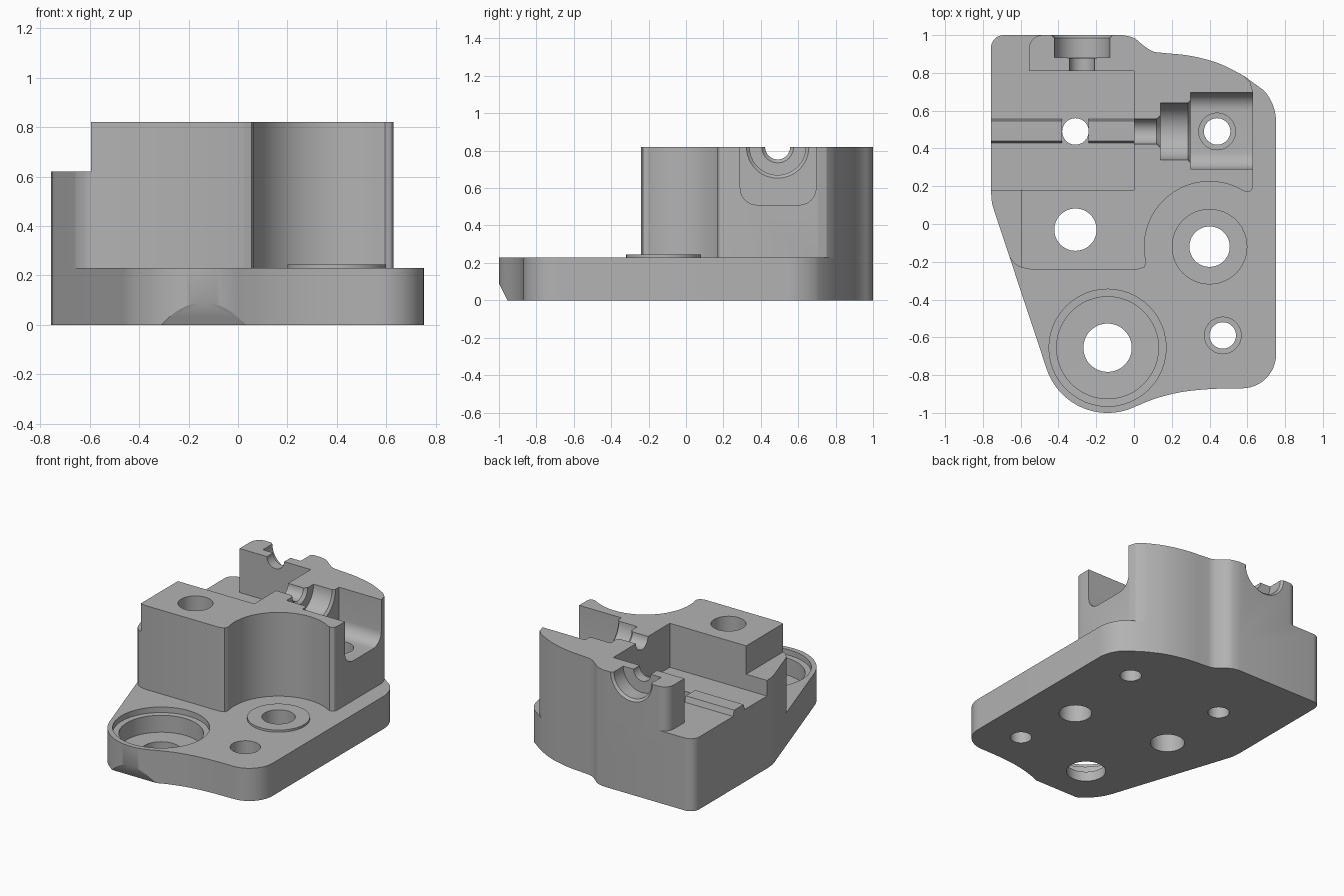
import bpy, bmesh
from math import sin, cos, radians
from mathutils import Vector, Matrix

cube = bpy.data.objects.get("Cube")
if cube:
    bpy.data.objects.remove(cube, do_unlink=True)

grey = bpy.data.materials.new("machined grey")
grey.use_nodes = True
grey.diffuse_color = (0.45, 0.45, 0.45, 1)
grey.node_tree.nodes["Principled BSDF"].inputs["Base Color"].default_value = (0.45, 0.45, 0.45, 1)


def arc(cx, cy, r, a0, a1, n=12):
    angles = [radians(a0 + (a1 - a0) * i / n) for i in range(n + 1)]
    return [(cx + r * cos(a), cy + r * sin(a)) for a in angles]


def spline(pts, n=4):
    """Smooth curve through a few points."""
    p = [Vector(q) for q in [pts[0]] + pts + [pts[-1]]]
    out = []
    for a, b, c, d in zip(p, p[1:], p[2:], p[3:]):
        for i in range(n):
            t = i / n
            v = b + (c - a) * t / 2 + (2 * a - 5 * b + 4 * c - d) * t * t / 2
            out.append(tuple(v + (3 * b - a - 3 * c + d) * t ** 3 / 2))
    return out + [pts[-1]]


def make(name, bm):
    bmesh.ops.recalc_face_normals(bm, faces=bm.faces)
    mesh = bpy.data.meshes.new(name)
    bm.to_mesh(mesh)
    bm.free()
    mesh.materials.append(grey)
    ob = bpy.data.objects.new(name, mesh)
    bpy.context.collection.objects.link(ob)
    return ob


def prism(name, pts, z0, z1, matrix=Matrix()):
    bm = bmesh.new()
    face = bm.faces.new([bm.verts.new((x, y, z0)) for x, y in pts])
    top = bmesh.ops.extrude_face_region(bm, geom=[face])["geom"]
    bmesh.ops.translate(bm, verts=[v for v in top if isinstance(v, bmesh.types.BMVert)],
                        vec=(0, 0, z1 - z0))
    bm.transform(matrix)
    return make(name, bm)


def turned(name, profile, matrix, n=48):
    """Closed solid of revolution from (radius, height) pairs."""
    bm = bmesh.new()
    rings = [[bm.verts.new((x, y, z)) for x, y in arc(0, 0, r, 0, 360, n)[:-1]]
             for r, z in profile]
    for a, b in zip(rings, rings[1:]):
        for i in range(n):
            j = (i + 1) % n
            bm.faces.new((a[i], a[j], b[j], b[i]))
    bm.faces.new(rings[0])
    bm.faces.new(rings[-1])
    bm.transform(matrix)
    return make(name, bm)


def cut(target, cutter):
    cutter.hide_render = True
    mod = target.modifiers.new("cut", 'BOOLEAN')
    mod.operation, mod.solver, mod.object = 'DIFFERENCE', 'EXACT', cutter
    bpy.context.view_layer.objects.active = target
    bpy.ops.object.modifier_apply(modifier=mod.name)
    bpy.data.objects.remove(cutter, do_unlink=True)


def bore(target, x, y, profile):
    cut(target, turned("bore", profile, Matrix.Translation((x, y, 0))))


def rect(x0, x1, y0, y1):
    return [(x0, y0), (x1, y0), (x1, y1), (x0, y1)]


BASE_Z, TOP_Z, FLOOR_Z = 0.23, 0.82, 0.51

# Outline pieces shared by plate and block
back_swoop = spline([(0.58, 0.785), (0.45, 0.85), (0.3, 0.89), (0.16, 0.905),
                     (0.1, 0.914), (0.05, 0.945), (0, 0.985), (-0.06, 1)])
back_left = arc(-0.69, 0.933, 0.067, 90, 180) + [(-0.757, 0.17), (-0.752, 0.11), (-0.74, 0.07)]

# Base plate
plate_outline = (arc(-0.14, -0.66, 0.34, 198.4, 294, 32)
                 + spline([(0.02, -0.961), (0.12, -0.922), (0.25, -0.89), (0.4, -0.874), (0.55, -0.87)])
                 + arc(0.572, -0.69, 0.18, -90, 0)
                 + arc(0.502, 0.54, 0.25, 0, 42)
                 + back_swoop + back_left)
plate = prism("base_plate", plate_outline, 0, BASE_Z)

# Raised block
block_outline = (spline([(-0.667, -0.15), (-0.652, -0.185), (-0.61, -0.225), (-0.55, -0.24)])
                 + spline([(0.02, -0.24), (0.055, -0.23)])
                 + arc(0.4, -0.12, 0.345, 194, 60, 40)
                 + spline([(0.595, 0.169), (0.622, 0.178), (0.63, 0.21)])
                 + spline([(0.63, 0.7), (0.615, 0.75)])
                 + back_swoop + back_left)
block = prism("raised_block", block_outline, BASE_Z, TOP_Z)

# Open pocket and lower side shelf
pocket = ([(-0.9, 0.18), (0, 0.18), (0, 0.81), (-0.555, 0.81)]
          + arc(-0.485, 0.93, 0.07, 180, 90, 8) + [(-0.485, 1.1), (-0.9, 1.1)])
cut(block, prism("pocket", pocket, FLOOR_Z, 1))
cut(block, prism("shelf", rect(-0.9, -0.595, -0.3, 0.1805), 0.62, 1))

# Recess opening on the right, with rounded lower corners; local x, y, z -> y, z, x
along_x = Matrix(((0, 0, 1, 0), (1, 0, 0, 0), (0, 1, 0, 0), (0, 0, 0, 1)))
recess = (arc(0.38, 0.6, 0.09, 180, 270, 8) + arc(0.605, 0.6, 0.09, 270, 360, 8)
          + [(0.695, 1), (0.29, 1)])
cut(block, prism("recess", recess, 0.3, 0.9, along_x))

# Half-open stepped bores along x and y
cut(block, turned("side_bore", [(0.067, -0.05), (0.067, 0.12), (0.085, 0.14), (0.15, 0.141),
                                (0.15, 0.285), (0.168, 0.301)],
                  Matrix.Translation((0, 0.49, TOP_Z)) @ Matrix.Rotation(radians(90), 4, 'Y')))
cut(block, turned("back_bore", [(0.067, -0.77), (0.067, -0.88), (0.147, -0.881),
                                (0.147, -0.985), (0.168, -1.005)],
                  Matrix.Translation((-0.275, 0, TOP_Z)) @ Matrix.Rotation(radians(90), 4, 'X')))

# Vertical holes, some stepped
for x, y, r in [(-0.31, 0.49, 0.07), (-0.31, -0.03, 0.112)]:
    for part in (plate, block):
        bore(part, x, y, [(r, -1), (r, 2)])
bore(plate, 0.44, 0.49, [(0.07, -1), (0.07, 1)])
bore(block, 0.44, 0.49, [(0.07, 0), (0.07, 0.41), (0.097, 0.411), (0.097, 0.7)])
bore(plate, 0.4, -0.12, [(0.107, -1), (0.107, 1)])
bore(plate, 0.47, -0.59, [(0.07, -1), (0.07, 0.1), (0.097, 0.101), (0.097, 1)])
bore(plate, -0.14, -0.655, [(0.128, -1), (0.128, 0.07), (0.27, 0.071), (0.27, 0.19),
                            (0.31, 0.191), (0.31, 1)])

# Sloped relief under the rounded nose
relief = [(-0.955, 0), (-1.01, 0.11), (-1.2, 0.11), (-1.2, -0.1), (-0.906, -0.1)]
cut(plate, prism("relief", relief, -0.5, 0.2, along_x))

# Raised washer face
washer = turned("washer_face", [(0.2, 0.2), (0.2, 0.245)], Matrix.Translation((0.4, -0.12, 0)))
bore(washer, 0.4, -0.12, [(0.107, -1), (0.107, 1)])

# Locating ribs either side of the pocket hole
rib = [(0.425, 0.5), (0.56, 0.5), (0.545, 0.55), (0.44, 0.55)]
ribs = [prism("rib_" + side, rib, x0, x1, along_x)
        for side, x0, x1 in (("right", -0.757, -0.38), ("left", -0.24, 0.01))]

# Smooth curved walls, keep machined edges crisp
for ob in [plate, block, washer] + ribs:
    bpy.ops.object.select_all(action='DESELECT')
    ob.select_set(True)
    bpy.context.view_layer.objects.active = ob
    bpy.ops.object.shade_smooth_by_angle(angle=radians(28))
